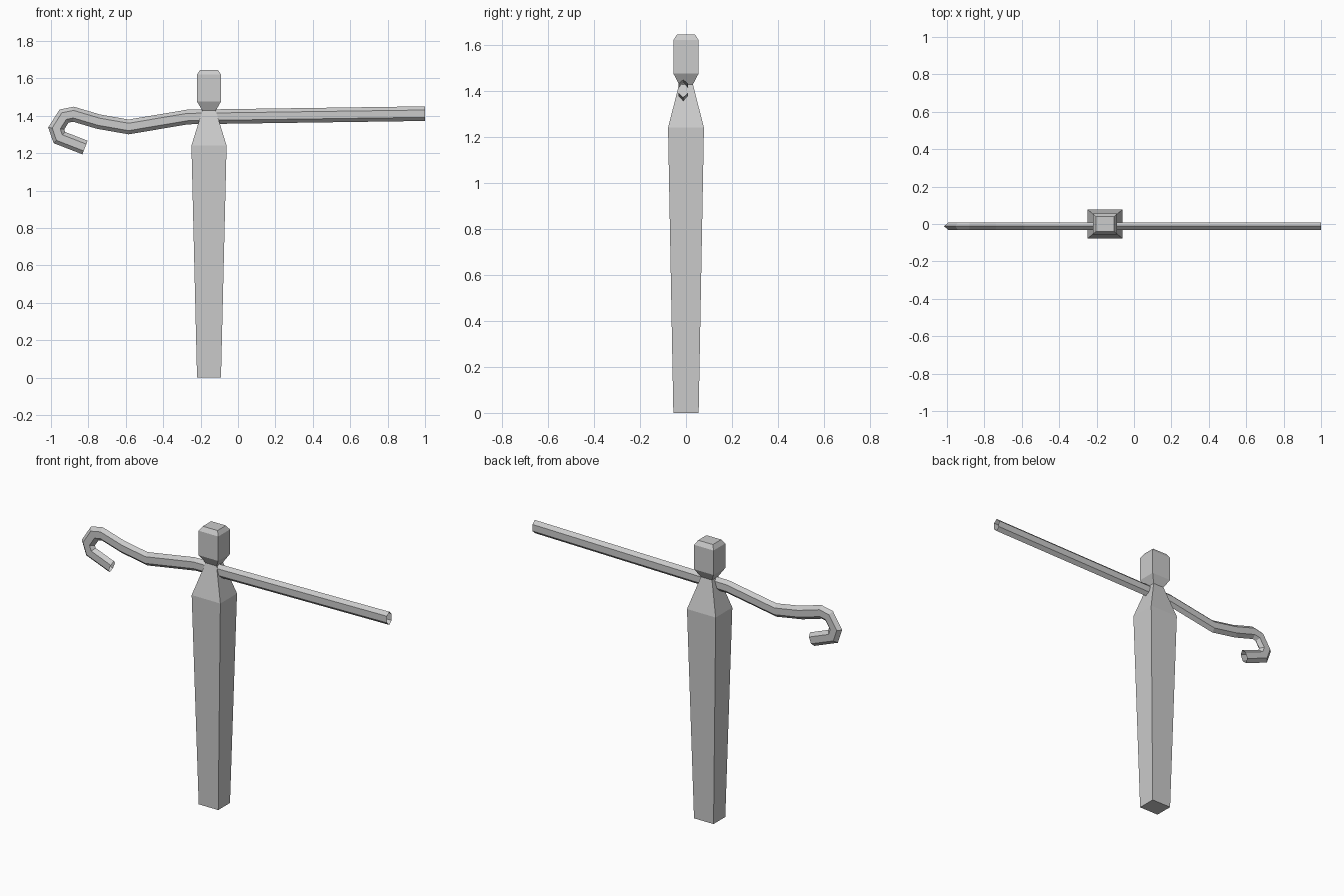
import bpy, bmesh
from math import sin, cos, pi
from mathutils import Vector

old = bpy.data.objects.get("Cube")
if old:
    bpy.data.objects.remove(old, do_unlink=True)

GREY = (0.6, 0.6, 0.6, 1.0)
grey = bpy.data.materials.new("plain grey")
grey.use_nodes = True
grey.diffuse_color = GREY
grey.node_tree.nodes["Principled BSDF"].inputs["Base Color"].default_value = GREY


def loft(name, rings, capped):
    """Skin a list of equal-sized rings of points with flat quads."""
    bm = bmesh.new()
    loops = [[bm.verts.new(p) for p in ring] for ring in rings]
    n = len(loops[0])
    for a, b in zip(loops, loops[1:]):
        for i in range(n):
            j = (i + 1) % n
            bm.faces.new((a[i], a[j], b[j], b[i]))
    if capped:
        bm.faces.new(loops[0][::-1])
        bm.faces.new(loops[-1])
    bmesh.ops.recalc_face_normals(bm, faces=bm.faces)
    mesh = bpy.data.meshes.new(name)
    bm.to_mesh(mesh)
    bm.free()
    mesh.materials.append(grey)
    obj = bpy.data.objects.new(name, mesh)
    bpy.context.collection.objects.link(obj)
    return obj


# Square post with shoulders, a pinched neck and a chamfered head:
# height, half width, half depth
POST_X = -0.155
profile = [(0, 0.064, 0.055), (1.24, 0.094, 0.078), (1.428, 0.036, 0.03),
           (1.475, 0.064, 0.055), (1.62, 0.064, 0.055), (1.645, 0.048, 0.039)]
corners = [(-1, -1), (1, -1), (1, 1), (-1, 1)]
loft("post", [[(POST_X + sx * w, sy * d, z) for sx, sy in corners]
              for z, w, d in profile], True)

# Straight cross bar bending into a hook: open, flattened hexagonal tube
BAR_Y, HALF_HEIGHT, HALF_DEPTH = -0.012, 0.039, 0.02
path = [Vector(p) for p in (
    (1.0, 1.411), (-0.27, 1.393), (-0.585, 1.34), (-0.745, 1.368),
    (-0.88, 1.408), (-0.93, 1.398), (-0.972, 1.332), (-0.955, 1.283),
    (-0.818, 1.23))]
rings = []
for i, p in enumerate(path):
    before = (p - path[i - 1]).normalized() if i else None
    after = (path[i + 1] - p).normalized() if i + 1 < len(path) else None
    before, after = before or after, after or before
    tangent = (before + after).normalized()
    # widen each joint so the bends are mitred
    across = Vector((-tangent.y, tangent.x)) * HALF_HEIGHT / tangent.dot(after)
    ring = []
    for k in range(6):
        a = k * pi / 3
        q = p + across * cos(a)
        ring.append((q.x, BAR_Y + HALF_DEPTH * sin(a) / sin(pi / 3), q.y))
    rings.append(ring)
loft("hooked_cross_bar", rings, False)
